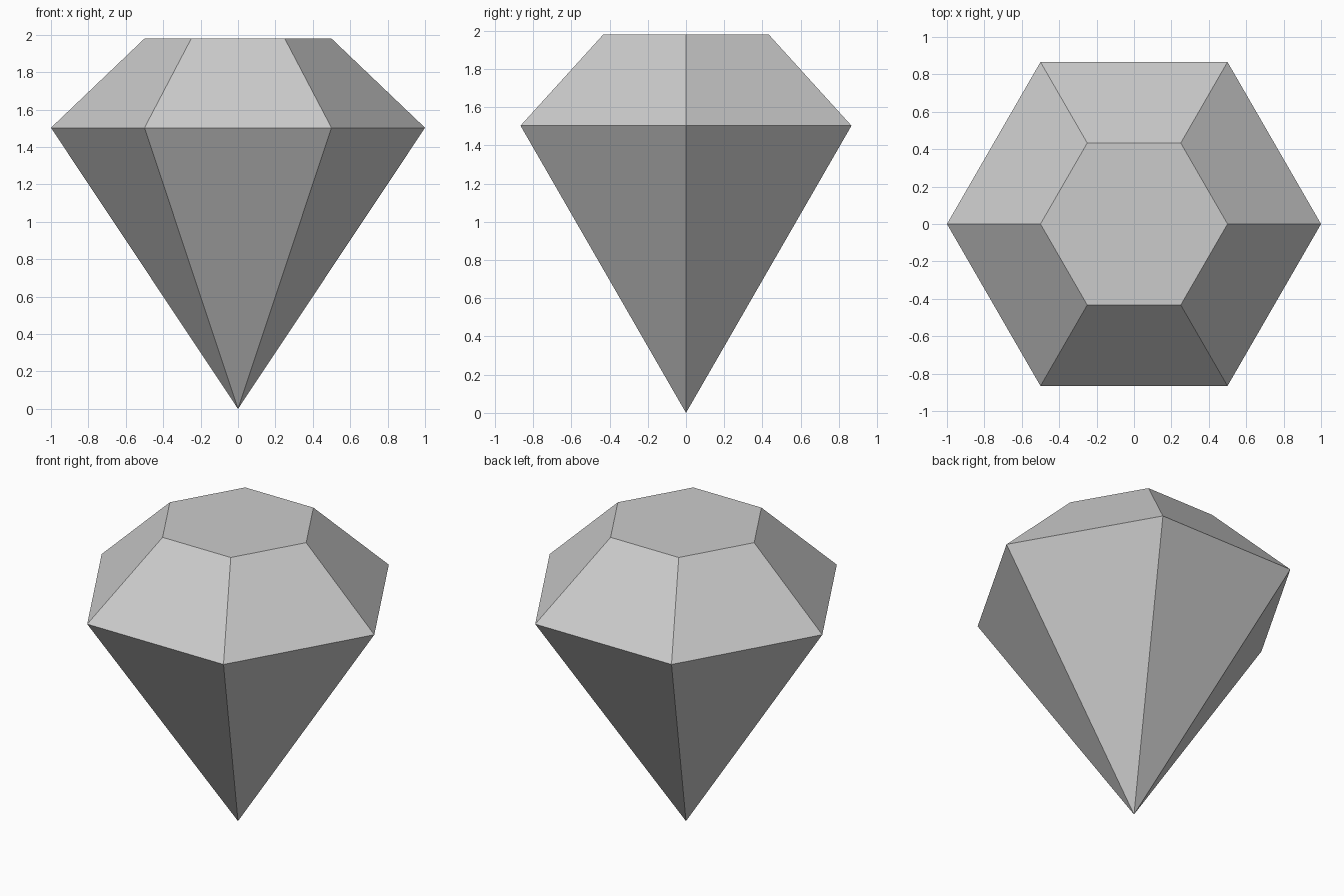
import bpy
import bmesh
from math import cos, sin, tau

SIDES = 6
GIRDLE_Z = 1.503
TOP_Z = 1.98

cube = bpy.data.objects.get("Cube")
if cube:
    bpy.data.objects.remove(cube, do_unlink=True)

# Single stone colour
grey = bpy.data.materials.new("stone_grey")
grey.use_nodes = True
colour = (0.6, 0.6, 0.6, 1)
grey.diffuse_color = colour
grey.node_tree.nodes["Principled BSDF"].inputs["Base Color"].default_value = colour


def ring(bm, radius, z):
    """Hexagonal ring of vertices with corners on the x axis."""
    angles = [tau * i / SIDES for i in range(SIDES)]
    return [bm.verts.new((radius * cos(a), radius * sin(a), z)) for a in angles]


bm = bmesh.new()
tip = bm.verts.new((0, 0, 0))
girdle = ring(bm, 1, GIRDLE_Z)
table = ring(bm, 0.5, TOP_Z)

# Lower point facets and upper crown facets
for i in range(SIDES):
    j = (i + 1) % SIDES
    bm.faces.new((tip, girdle[j], girdle[i]))
    bm.faces.new((girdle[i], girdle[j], table[j], table[i]))

# Flat top facet
bm.faces.new(table)
bmesh.ops.recalc_face_normals(bm, faces=bm.faces)

mesh = bpy.data.meshes.new("gemstone")
bm.to_mesh(mesh)
bm.free()
mesh.materials.append(grey)
gem = bpy.data.objects.new("gemstone", mesh)
bpy.context.collection.objects.link(gem)
